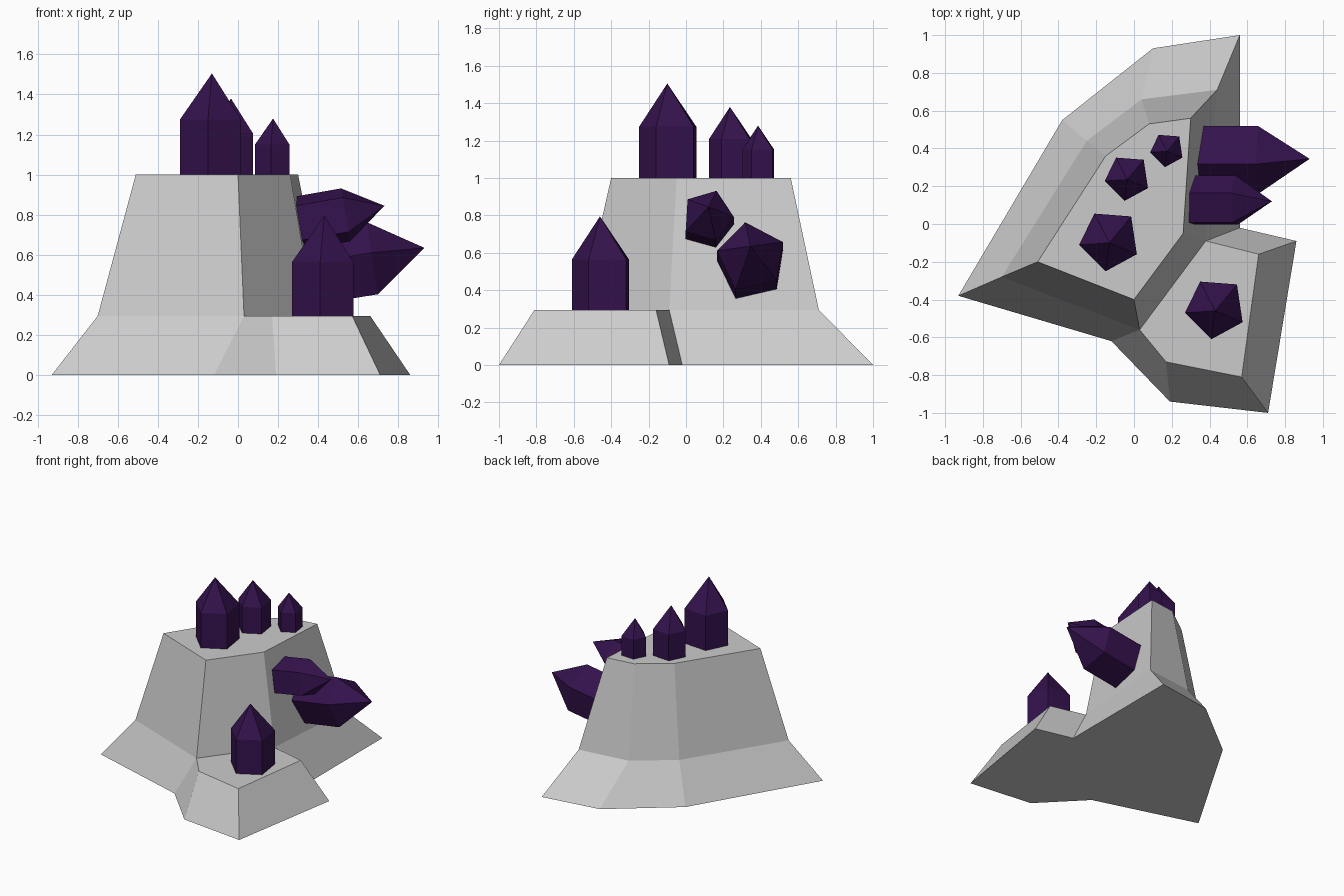
import bpy
import bmesh
from math import radians
from mathutils import Matrix, Vector

if "Cube" in bpy.data.objects:
    bpy.data.objects.remove(bpy.data.objects["Cube"])


def finish(bm, name, material=None):
    bmesh.ops.recalc_face_normals(bm, faces=bm.faces[:])
    mesh = bpy.data.meshes.new(name)
    bm.to_mesh(mesh)
    bm.free()
    obj = bpy.data.objects.new(name, mesh)
    bpy.context.collection.objects.link(obj)
    if material:
        mesh.materials.append(material)
    return obj


def ring(bm, points, z):
    return [bm.verts.new((x, y, z)) for x, y in points]


def bridge(bm, lower, upper):
    n = len(lower)
    for i in range(n):
        j = (i + 1) % n
        bm.faces.new((lower[i], lower[j], upper[j], upper[i]))


# Rock: sloping skirt, low front terrace and tall plateau in one closed shell
BASE = [(-.93, -.38), (-.38, .55), (.10, .93), (.56, 1.0), (.56, -.02),
        (.86, -.09), (.71, -1.0), (.19, -.94), (-.12, -.62)]
LEDGE = [(-.70, -.28), (-.25, .44), (.04, .66), (.44, .71), (.38, -.09),
         (.66, -.16), (.57, -.81), (.17, -.73), (.03, -.56)]
PLATEAU = [(-.51, -.20), (-.15, .36), (.08, .53), (.30, .56), (.26, -.05), (0, -.40)]

bm = bmesh.new()
base, ledge, plateau = ring(bm, BASE, 0), ring(bm, LEDGE, .295), ring(bm, PLATEAU, 1)
bridge(bm, base, ledge)
bridge(bm, ledge[:5] + ledge[8:], plateau)
bm.faces.new(base)
bm.faces.new(ledge[4:])
bm.faces.new(plateau)
finish(bm, "rock")

# Crystals: irregular five-sided prism with a pointed tip
purple = bpy.data.materials.new("purple_crystal")
purple.diffuse_color = (.035, .006, .075, 1)
purple.use_nodes = True
purple.node_tree.nodes["Principled BSDF"].inputs["Base Color"].default_value = purple.diffuse_color
SECTION = [(-.08, .155), (.115, .14), (.145, -.06), (-.02, -.15), (-.16, -.01)]
LENGTH, TIP = .505, .23


def crystal(name, apex, size, turn=None, tilt=0):
    """Place a crystal by its apex; turn=None stands upright, else it points to +x."""
    bm = bmesh.new()
    foot = ring(bm, SECTION, -LENGTH)
    shoulder = ring(bm, SECTION, -TIP)
    bridge(bm, foot, shoulder)
    bm.faces.new(foot)
    tip = bm.verts.new((0, 0, 0))
    for i in range(5):
        bm.faces.new((shoulder[i], shoulder[(i + 1) % 5], tip))
    rot = Matrix.Identity(4)
    if turn is not None:
        # local x, y, z become world y, z, x before tilting upward
        lay = Matrix(((0, 0, 1, 0), (1, 0, 0, 0), (0, 1, 0, 0), (0, 0, 0, 1)))
        rot = (Matrix.Rotation(radians(-tilt), 4, 'Y') @ lay
               @ Matrix.Rotation(radians(turn), 4, 'Z'))
    bm.transform(Matrix.Translation(Vector(apex)) @ rot @ Matrix.Scale(size, 4))
    finish(bm, name, purple)


crystal("plateau_crystal_large", (-.13, -.10, 1.505), 1.0)
crystal("plateau_crystal_medium", (-.035, .235, 1.38), .75)
crystal("plateau_crystal_small", (.175, .385, 1.28), .56)
crystal("terrace_crystal", (.43, -.46, .795), 1.0)
crystal("side_crystal_large", (.93, .345, .635), 1.15, turn=-163, tilt=9)
crystal("side_crystal_small", (.73, .12, .845), .86, turn=-192, tilt=10)
